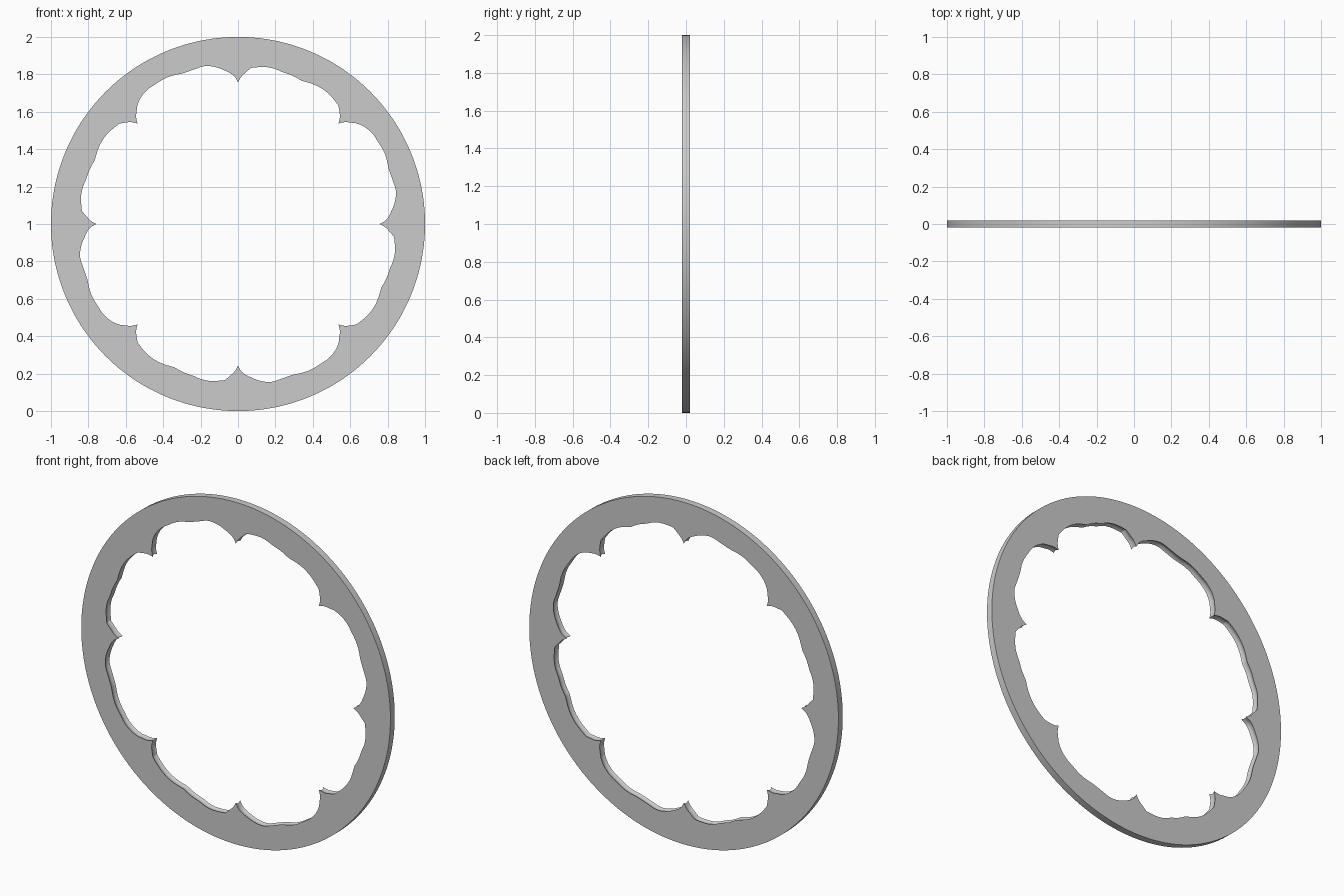
import bpy, bmesh, math

if "Cube" in bpy.data.objects:
    bpy.data.objects.remove(bpy.data.objects["Cube"])

# One quarter of the scalloped inner edge: separate curves (degrees, radius)
# meeting at sharp cusps, counter-clockwise from a cardinal spike
CURVES = [
    [(0, .758), (1.3, .788), (3, .808), (5, .824)],
    [(5, .824), (7.3, .842), (10, .857), (12.5, .863), (16, .859), (20, .858), (24, .868)],
    [(24, .868), (27, .871), (30.5, .868), (34, .866), (37.5, .853), (40.3, .832)],
    [(40.3, .832), (42, .810), (43.6, .790), (45, .760)],
    [(45, .760), (46.4, .790), (48, .810), (49.7, .830)],
    [(49.7, .830), (53, .842), (57, .851), (61, .850), (66, .838)],
    [(66, .838), (70, .845), (73.5, .846), (77, .853), (80.5, .851), (85.3, .837)],
    [(85.3, .837), (87, .812), (88.7, .788), (90, .758)],
]
STEPS = 4
HALF = 0.02      # half thickness
SCOOP = 0.008    # depth of the hollow running round the inner wall


def spline(pts):
    """Catmull-Rom through pts, leaving out the last point."""
    p = [pts[0]] + pts + [pts[-1]]
    out = []
    for i in range(1, len(p) - 2):
        for s in range(STEPS):
            t = s / STEPS
            out.append(tuple(
                0.5 * (2 * b + (c - a) * t + (2 * a - 5 * b + 4 * c - d) * t * t
                       + (3 * b - a - 3 * c + d) * t ** 3)
                for a, b, c, d in zip(p[i - 1], p[i], p[i + 1], p[i + 2])))
    return out


quarter = [q for c in CURVES for q in spline(c)]
polar = [(a + 90 * k, r) for k in range(4) for a, r in quarter]

bm = bmesh.new()


def loop(y, offset=None):
    """Ring of vertices: inner edge pushed out by offset, or the outer circle."""
    vs = []
    for a, r in polar:
        rad = 1.0 if offset is None else r + offset
        t = math.radians(a)
        vs.append(bm.verts.new((-rad * math.sin(t), y, 1 + rad * math.cos(t))))
    return vs


# Cross-section loops: outer wall, then the hollowed inner wall
loops = [loop(HALF), loop(-HALF)]
for i in range(7):
    u = -1 + i / 3
    loops.append(loop(u * HALF, SCOOP * (1 - u * u)))

n = len(polar)
for a, b in zip(loops, loops[1:] + loops[:1]):
    for i in range(n):
        j = (i + 1) % n
        bm.faces.new((a[i], a[j], b[j], b[i]))
bmesh.ops.recalc_face_normals(bm, faces=bm.faces)

mesh = bpy.data.meshes.new("scalloped_ring")
bm.to_mesh(mesh)
bm.free()
ring = bpy.data.objects.new("scalloped_ring", mesh)
bpy.context.collection.objects.link(ring)
bpy.context.view_layer.objects.active = ring
ring.select_set(True)
bpy.ops.object.shade_smooth_by_angle(angle=math.radians(30))
